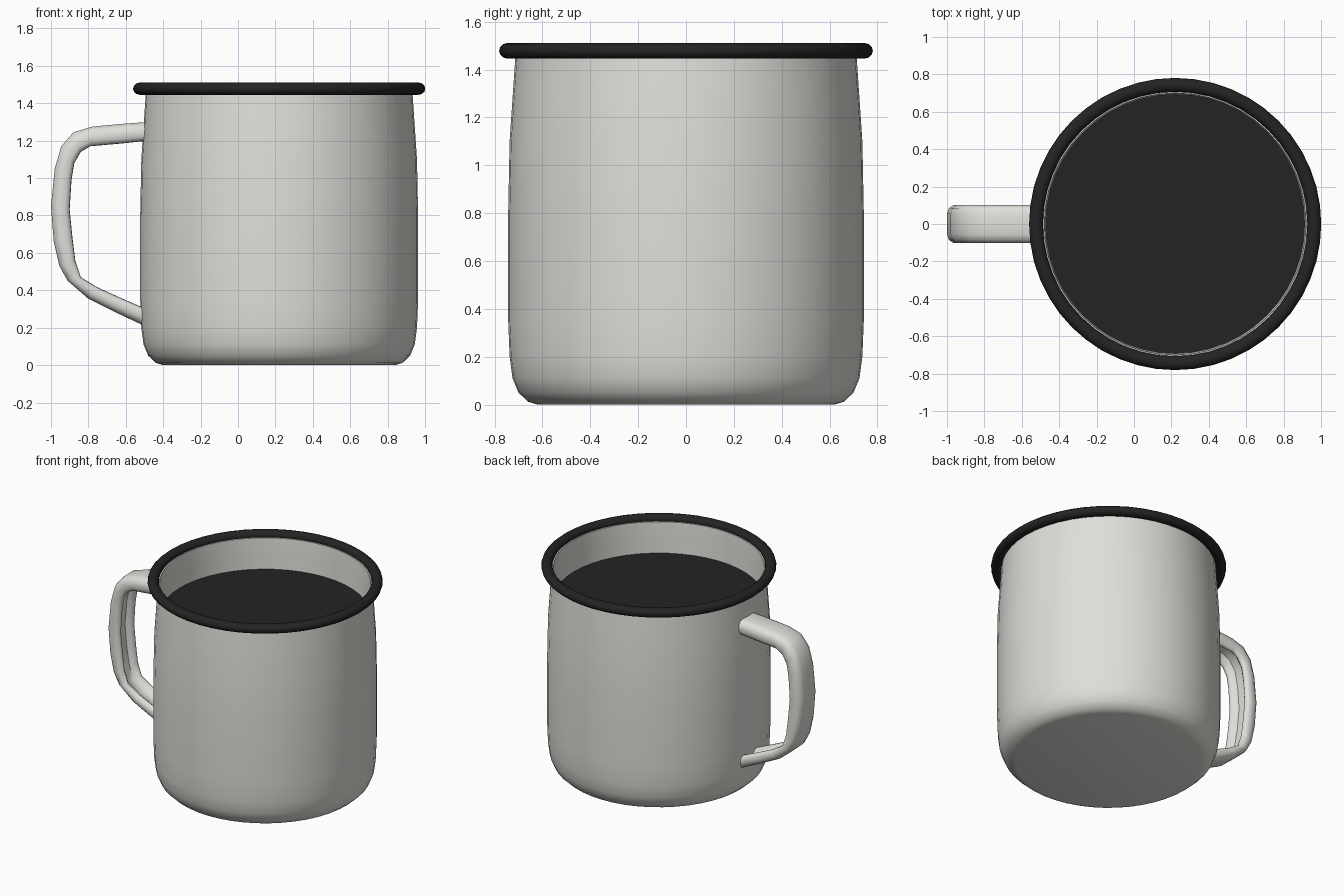
import bpy, bmesh, math
from mathutils import Vector

cube = bpy.data.objects.get("Cube")
if cube:
    bpy.data.objects.remove(cube, do_unlink=True)

CENTRE_X = 0.22
SEGMENTS = 48


def material(name, rgb):
    mat = bpy.data.materials.new(name)
    mat.use_nodes = True
    mat.diffuse_color = (*rgb, 1)
    mat.node_tree.nodes["Principled BSDF"].inputs["Base Color"].default_value = (*rgb, 1)
    return mat


def finish(bm, name, mat, angle=50):
    bmesh.ops.remove_doubles(bm, verts=bm.verts, dist=0.0005)
    bmesh.ops.recalc_face_normals(bm, faces=bm.faces)
    mesh = bpy.data.meshes.new(name)
    bm.to_mesh(mesh)
    bm.free()
    mesh.materials.append(mat)
    obj = bpy.data.objects.new(name, mesh)
    bpy.context.collection.objects.link(obj)
    bpy.ops.object.select_all(action='DESELECT')
    obj.select_set(True)
    bpy.context.view_layer.objects.active = obj
    bpy.ops.object.shade_smooth_by_angle(angle=math.radians(angle))
    return obj


def lathe(name, profile, mat, closed=False):
    """Spin a radius/height profile round the mug's axis."""
    bm = bmesh.new()
    verts = [bm.verts.new((CENTRE_X + r, 0, z)) for r, z in profile]
    pairs = list(zip(verts, verts[1:]))
    if closed:
        pairs.append((verts[-1], verts[0]))
    edges = [bm.edges.new(p) for p in pairs]
    bmesh.ops.spin(bm, geom=verts + edges, cent=(CENTRE_X, 0, 0), axis=(0, 0, 1),
                   angle=math.tau, steps=SEGMENTS, use_merge=False)
    return finish(bm, name, mat)


enamel = material("warm white enamel", (0.74, 0.74, 0.70))
black = material("black", (0.017, 0.017, 0.017))

# Body: outer wall, lip and inner wall in one profile
outer = [(0, 0), (0.62, 0), (0.66, 0.012), (0.70, 0.05), (0.725, 0.11), (0.737, 0.2),
         (0.743, 0.35), (0.743, 0.8), (0.737, 1.1), (0.72, 1.35), (0.712, 1.47)]
inner = [(0.70, 1.47), (0.692, 1.35), (0.69, 0.2), (0.65, 0.06), (0.58, 0.03), (0, 0.03)]
lathe("mug_body", outer + inner, enamel)

# Rolled rim
ring = [math.tau * i / 12 for i in range(12)]
lathe("rolled_rim", [(0.744 + 0.037 * math.cos(a), 1.478 + 0.033 * math.sin(a)) for a in ring],
      black, closed=True)

# Drink surface
lathe("drink", [(0, 1.245), (0.692, 1.245)], black)

# Handle: outer and inner edges of the strap, from the upper to the lower joint
stations = [((-0.48, 1.30), (-0.48, 1.20)), ((-0.62, 1.29), (-0.62, 1.185)),
            ((-0.78, 1.275), (-0.79, 1.17)), ((-0.88, 1.245), (-0.84, 1.14)),
            ((-0.945, 1.17), (-0.875, 1.08)), ((-0.98, 1.05), (-0.89, 0.99)),
            ((-1.0, 0.85), (-0.90, 0.83)), ((-0.985, 0.66), (-0.885, 0.68)),
            ((-0.955, 0.53), (-0.87, 0.56)), ((-0.91, 0.45), (-0.84, 0.47)),
            ((-0.80, 0.355), (-0.75, 0.415)), ((-0.66, 0.285), (-0.64, 0.365)),
            ((-0.48, 0.20), (-0.48, 0.295))]
# Half cross-section (depth from outer edge, side offset), grooved on the inside
half = [(0, 0.055), (0.10, 0.085), (0.35, 0.102), (0.75, 0.102),
        (0.97, 0.088), (1, 0.07), (0.85, 0.052), (0.6, 0.035)]
section = half + [(d, -y) for d, y in reversed(half)]
bm = bmesh.new()
loops = []
for o, i in stations:
    a, b = Vector((o[0], 0, o[1])), Vector((i[0], 0, i[1]))
    loops.append([bm.verts.new(a.lerp(b, d) + Vector((0, y, 0))) for d, y in section])
for p, q in zip(loops, loops[1:]):
    for k in range(len(section)):
        n = (k + 1) % len(section)
        bm.faces.new((p[k], p[n], q[n], q[k]))
bm.faces.new(loops[0])
bm.faces.new(loops[-1])
finish(bm, "handle", enamel)
